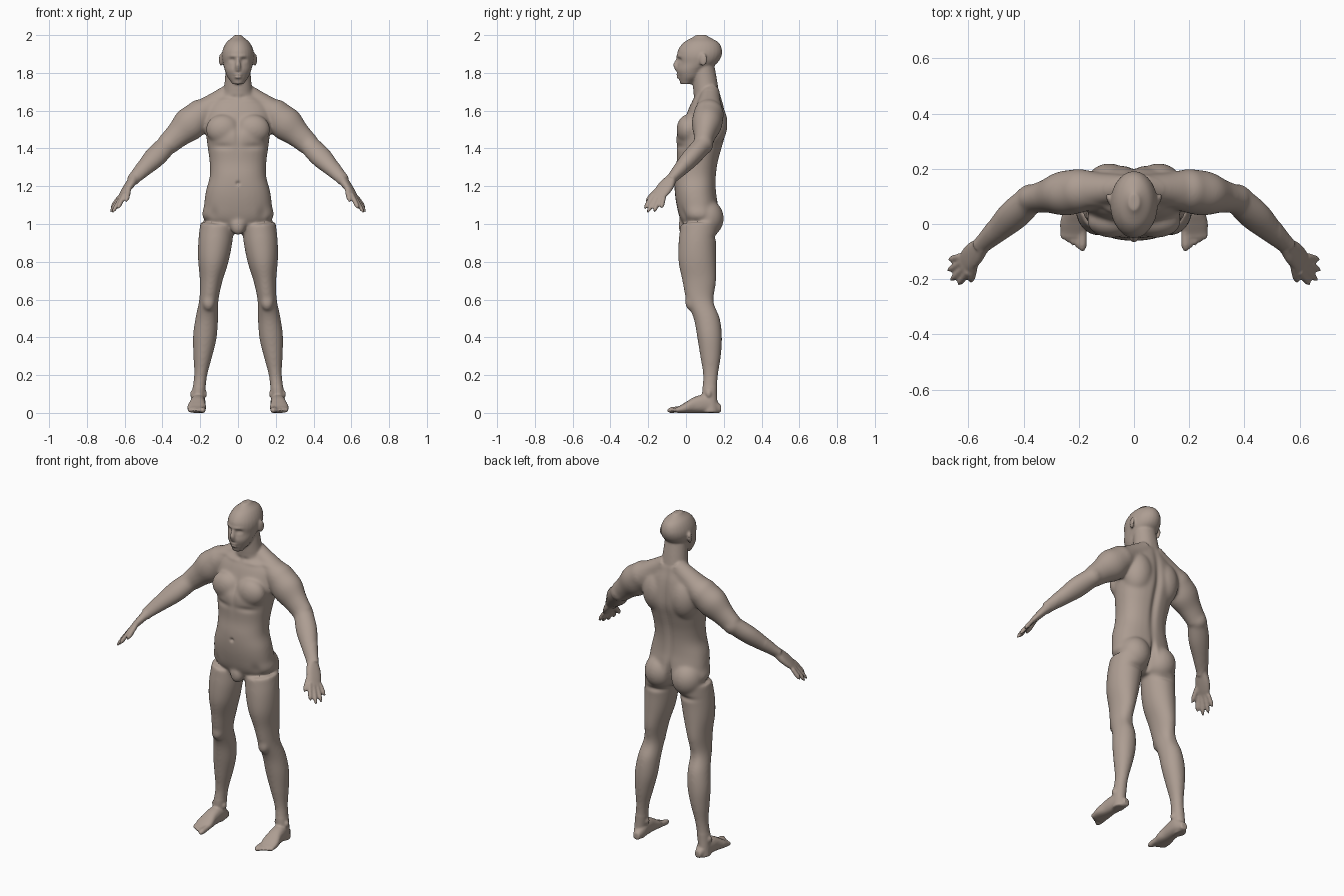
import bpy, bmesh, math
from mathutils import Vector, Matrix

default_cube = bpy.data.objects.get("Cube")
if default_cube:
    bpy.data.objects.remove(default_cube, do_unlink=True)

bm = bmesh.new()
SIDE = Vector((1, 0, 0))


def spline(rows, steps=6):
    """Smooth interpolation through evenly spaced rows."""
    rows = [Vector(row) for row in rows]
    padded = [rows[0]] + rows + [rows[-1]]
    result = []
    for before, start, end, after in zip(padded, padded[1:], padded[2:], padded[3:]):
        leave, arrive = (end - before) / 2, (after - start) / 2
        for step in range(steps):
            t = step / steps
            ease = t * t * (3 - 2 * t)
            bend = leave * t * (1 - t) ** 2 - arrive * t * t * (1 - t)
            result.append(start.lerp(end, ease) + bend)
    return result + [rows[-1]]


def tube(start, end, profile, side=SIDE, power=2.0, sides=28):
    """Loft ellipses from start to end; each row is shift, half width, half depth."""
    start, end = Vector(start), Vector(end)
    way = (end - start).normalized()
    across = (side - way * side.dot(way)).normalized()
    through = way.cross(across)
    rows = spline(profile)
    rings = []
    for index, (shift, width, depth) in enumerate(rows):
        centre = start.lerp(end, index / (len(rows) - 1)) + through * shift
        ring = []
        for k in range(sides):
            angle = math.tau * k / sides
            c, s = math.cos(angle), math.sin(angle)
            c = math.copysign(abs(c) ** (2 / power), c)
            s = math.copysign(abs(s) ** (2 / power), s)
            ring.append(bm.verts.new(centre + across * c * width + through * s * depth))
        rings.append(ring)
    for lower, upper in zip(rings, rings[1:]):
        for k in range(sides):
            following = (k + 1) % sides
            bm.faces.new((lower[k], lower[following], upper[following], upper[k]))
    bm.faces.new(rings[0][::-1])
    bm.faces.new(rings[-1])


def ball(centre, radii, turn=0.0):
    matrix = Matrix.Translation(centre) @ Matrix.Rotation(turn, 4, 'Z') @ Matrix.Diagonal((*radii, 1))
    bmesh.ops.create_icosphere(bm, subdivisions=4, radius=1, matrix=matrix)


def digit(base, tip, radius):
    """Finger or toe with a rounded tip."""
    taper = (1, 1, 1, 1, .9, .4)
    tube(base, tip, [(0, radius * t, radius * t) for t in taper], sides=12)


# Torso
tube((0, 0, .95), (0, 0, 1.7),
     [(.06, .04, .05), (.07, .18, .1), (.06, .18, .11), (.05, .17, .11), (.05, .15, .11), (.06, .15, .11),
      (.07, .16, .12), (.08, .17, .13), (.1, .18, .11), (.11, .16, .09), (.12, .08, .06)], power=2.3)
shoulder_blade = ball((.09, .13, 1.53), (.09, .09, .13))
chest_muscle = ball((.08, .01, 1.5), (.09, .06, .08))
buttock = ball((.09, .11, 1.03), (.09, .09, .1))
groin = ball((0, -.01, .99), (.04, .03, .05))

# Neck and trapezius
tube((0, .12, 1.6), (0, .09, 1.84), [(0, .09, .08), (0, .08, .07), (0, .07, .065), (0, .065, .06)])
tube((.03, .13, 1.7), (.2, .12, 1.58), [(0, .05, .05), (0, .06, .06), (0, .07, .08)])

# Head
tube((0, 0, 1.74), (0, 0, 2),
     [(0, .03, .03), (.02, .055, .06), (.03, .07, .08), (.06, .08, .105),
      (.07, .086, .118), (.075, .08, .115), (.08, .06, .09), (.08, .02, .03)])
nose = tube((0, -.045, 1.81), (0, -.035, 1.89),
            [(0, .015, .012), (-.01, .015, .016), (-.006, .01, .014), (0, .008, .01)])
for height, width in ((1.79, .024), (1.777, .02)):
    lip = ball((0, -.038, height), (width, .014, .007))
chin = ball((0, -.014, 1.755), (.024, .018, .015))
ear = ball((.09, .09, 1.87), (.009, .022, .034), turn=-.35)

# Arm
shoulder, elbow, wrist = Vector((.2, .12, 1.58)), Vector((.375, .09, 1.42)), Vector((.56, -.085, 1.23))
tube(shoulder, elbow, [(0, .08, .08), (0, .09, .08), (0, .07, .06), (0, .06, .05)])
ball(shoulder, (.08, .08, .08))
ball(elbow, (.055, .055, .055))
tube(elbow, wrist, [(0, .055, .05), (0, .06, .05), (0, .046, .04), (0, .034, .026)])

# Hand
knuckle = Vector((.615, -.145, 1.15))
spread = Vector((.45, .85, -.27))
palm = wrist.lerp(knuckle, .5)
tube(wrist.lerp(elbow, .05), knuckle.lerp(wrist, -.15),
     [(0, .03, .025), (0, .042, .022), (0, .043, .017), (0, .034, .01)], side=spread, power=2.4)
fingertips = ((.637, -.22, 1.08), (.665, -.205, 1.06), (.675, -.17, 1.063), (.67, -.13, 1.085))
for place, tip in enumerate(fingertips):
    digit(knuckle + spread * (place - 1.5) * .022, tip, .0125)
thumb = digit(palm - spread * .025, (.592, -.212, 1.118), .0145)

# Leg, from the sole up to the hip
tube((.22, 0, 0), (.11, 0, 1),
     [(.13, .03, .04), (.125, .035, .04), (.13, .035, .04), (.13, .05, .055), (.125, .063, .066), (.11, .06, .07),
      (.075, .051, .075), (.07, .06, .09), (.06, .08, .1), (.06, .09, .1), (.07, .09, .1)])
kneecap = ball((.155, .025, .585), (.034, .03, .045))
for side_x in (.176, .242):
    ankle_bone = ball((side_x, .12, .1), (.012, .016, .02))

# Foot, flat on the ground: half width and half height from heel to ball
foot = [(.02, .022), (.036, .044), (.04, .048), (.042, .042), (.05, .028), (.044, .015)]
tube((.205, .185, 0), (.222, -.05, 0), [(height, width, height) for width, height in foot], power=2.4)
for place in range(5):
    x = .187 + .0175 * place
    digit((x, -.02, .022), (x, .011 * place - .1, .012), .011 if place else .0165)

# Join the parts into one skin
mesh = bpy.data.meshes.new("body")
bm.to_mesh(mesh)
bm.free()
body = bpy.data.objects.new("body", mesh)
bpy.context.scene.collection.objects.link(body)
bpy.context.view_layer.objects.active = body
body.select_set(True)


def modify(kind, **settings):
    modifier = body.modifiers.new(kind.title(), kind)
    for key, value in settings.items():
        setattr(modifier, key, value)
    bpy.ops.object.modifier_apply(modifier=modifier.name)


modify('MIRROR', use_mirror_merge=False)
modify('REMESH', mode='VOXEL', voxel_size=.006)

# Blend the large forms strongly, keep face, hands and feet crisp
large_forms = body.vertex_groups.new(name="large_forms")
large_forms.add([v.index for v in body.data.vertices
                 if .14 < v.co.z < 1.71 and abs(v.co.x) < .53], 1, 'REPLACE')
modify('SMOOTH', factor=.5, iterations=30, vertex_group="large_forms")
modify('SMOOTH', factor=.5, iterations=3)


def press(centre, size, push):
    """Move the skin softly backward around a point, on both sides."""
    for vertex in body.data.vertices:
        place = (abs(vertex.co.x), vertex.co.y, vertex.co.z)
        distance = sum(((a - b) / r) ** 2 for a, b, r in zip(place, centre, size))
        if distance < 6:
            vertex.co.y += push * math.exp(-distance)


eye_socket = press((.032, -.05, 1.868), (.017, .04, .011), push=.015)
eyelid = press((.032, -.03, 1.866), (.01, .03, .006), push=-.005)
brow = press((.028, -.05, 1.889), (.03, .03, .007), push=-.005)
mouth_line = press((0, -.05, 1.784), (.022, .03, .003), push=.005)
throat_notch = press((.02, -.03, 1.67), (.02, .09, .012), push=.008)
collar_bone = press((.09, .03, 1.655), (.07, .06, .012), push=-.006)
breastbone = press((0, -.05, 1.5), (.016, .05, .09), push=.009)
chest_fold = press((.09, -.05, 1.41), (.06, .05, .016), push=.007)
navel = press((0, -.06, 1.215), (.01, .04, .009), push=.012)
groin_fold = press((.13, -.02, 1.05), (.025, .06, .035), push=.008)
spine = press((0, .2, 1.4), (.02, .1, .24), push=-.015)
cleft = press((0, .2, 1.02), (.014, .1, .075), push=-.04)
buttock_fold = press((.1, .17, .93), (.06, .06, .015), push=-.01)
knee_hollow = press((.155, .16, .57), (.03, .05, .05), push=-.006)
modify('SMOOTH', factor=.5, iterations=2)

skin = bpy.data.materials.new("skin")
skin.use_nodes = True
tone = (.42, .34, .29, 1)
skin.diffuse_color = tone
skin.node_tree.nodes["Principled BSDF"].inputs["Base Color"].default_value = tone
body.data.materials.clear()
body.data.materials.append(skin)
bpy.ops.object.shade_smooth()
